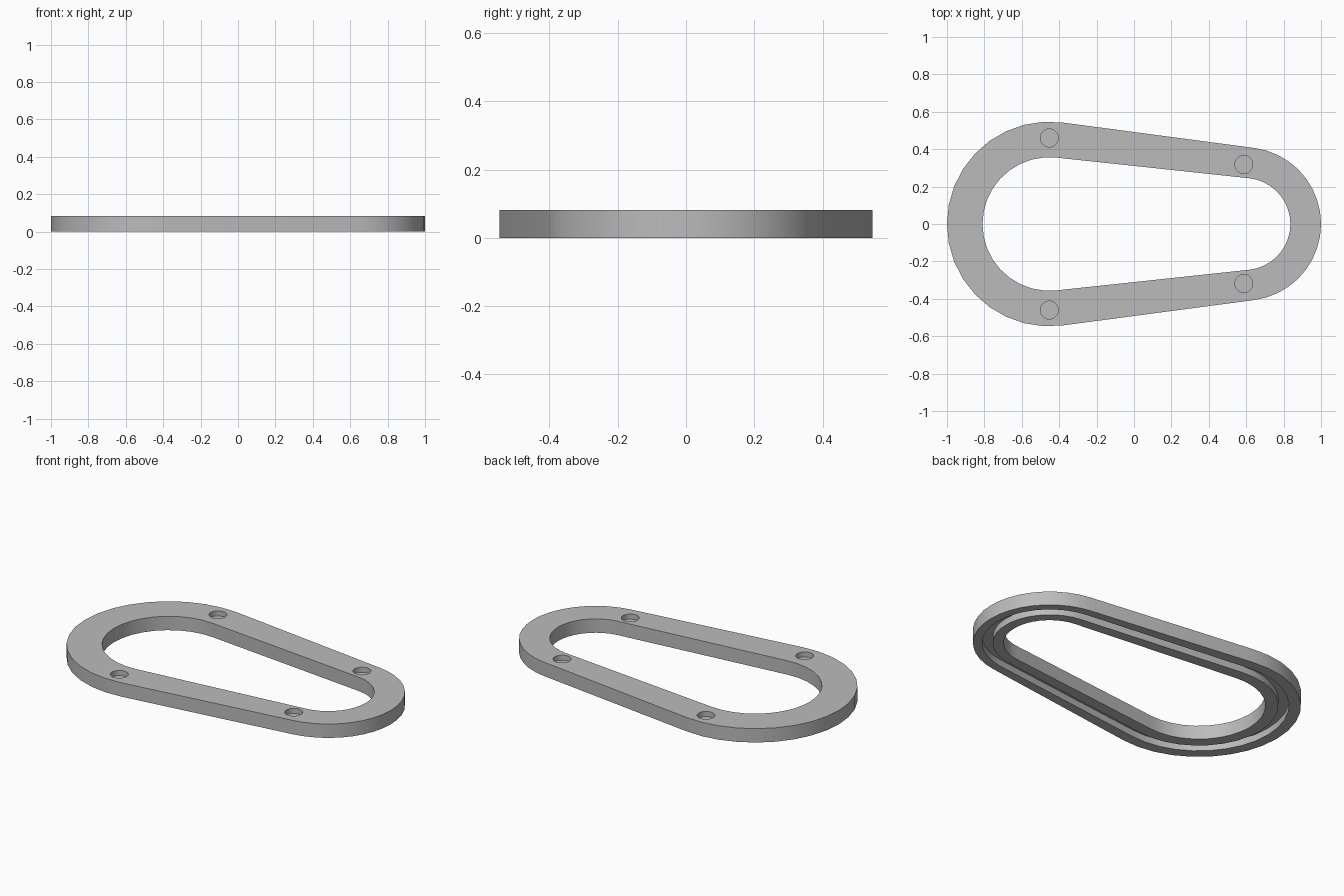
import bpy, bmesh, math

cube = bpy.data.objects.get("Cube")
if cube:
    bpy.data.objects.remove(cube, do_unlink=True)

HEIGHT = 0.082
GROOVE_DEPTH = 0.04
HOLE_DEPTH = 0.03
BIG_X, SMALL_X = -0.453, 0.59   # centres of the two rounded ends
STEPS = 18                      # segments per rounded end

grey = bpy.data.materials.new("plain grey")
grey.use_nodes = True
colour = (0.5, 0.5, 0.5, 1)
grey.diffuse_color = colour
grey.node_tree.nodes["Principled BSDF"].inputs["Base Color"].default_value = colour


def outline(big, small):
    """Two arcs joined by their common tangents."""
    tilt = math.acos((big - small) / (SMALL_X - BIG_X))
    points = []
    for cx, r, start, end in ((BIG_X, big, tilt, 2 * math.pi - tilt),
                              (SMALL_X, small, -tilt, tilt)):
        for i in range(STEPS + 1):
            a = start + (end - start) * i / STEPS
            points.append((cx + r * math.cos(a), r * math.sin(a)))
    return points


def finish(bm, name):
    bmesh.ops.recalc_face_normals(bm, faces=bm.faces)
    mesh = bpy.data.meshes.new(name)
    bm.to_mesh(mesh)
    bm.free()
    mesh.materials.append(grey)
    obj = bpy.data.objects.new(name, mesh)
    bpy.context.collection.objects.link(obj)
    return obj


# Ring: cross-section with an underside groove, lofted around the outline
OUTER, GROOVE_OUT = (0.547, 0.41), (0.483, 0.361)
GROOVE_IN, INNER = (0.426, 0.304), (0.357, 0.246)
section = [(OUTER, HEIGHT), (OUTER, 0), (GROOVE_OUT, 0), (GROOVE_OUT, GROOVE_DEPTH),
           (GROOVE_IN, GROOVE_DEPTH), (GROOVE_IN, 0), (INNER, 0), (INNER, HEIGHT)]
bm = bmesh.new()
loops = [[bm.verts.new((x, y, z)) for x, y in outline(*radii)] for radii, z in section]
count = len(loops[0])
for k, loop in enumerate(loops):
    after = loops[(k + 1) % len(loops)]
    for i in range(count):
        j = (i + 1) % count
        bm.faces.new((loop[i], loop[j], after[j], after[i]))
ring = finish(bm, "grooved_ring")

# Blind round holes in the top
bm = bmesh.new()
for x, y in ((BIG_X, 0.46), (0.587, 0.318)):
    for side in (-1, 1):
        made = bmesh.ops.create_cone(bm, cap_ends=True, segments=32, radius1=0.048,
                                     radius2=0.048, depth=2 * HOLE_DEPTH)
        bmesh.ops.translate(bm, verts=made["verts"], vec=(x, side * y, HEIGHT))
cutter = finish(bm, "hole_cutter")
cutter.hide_render = True

cut = ring.modifiers.new("holes", "BOOLEAN")
cut.operation = "DIFFERENCE"
cut.solver = "EXACT"
cut.object = cutter

bpy.ops.object.select_all(action="DESELECT")
ring.select_set(True)
bpy.context.view_layer.objects.active = ring
bpy.ops.object.modifier_apply(modifier=cut.name)
bpy.data.objects.remove(cutter, do_unlink=True)
bpy.ops.object.shade_smooth_by_angle(angle=math.radians(30))
